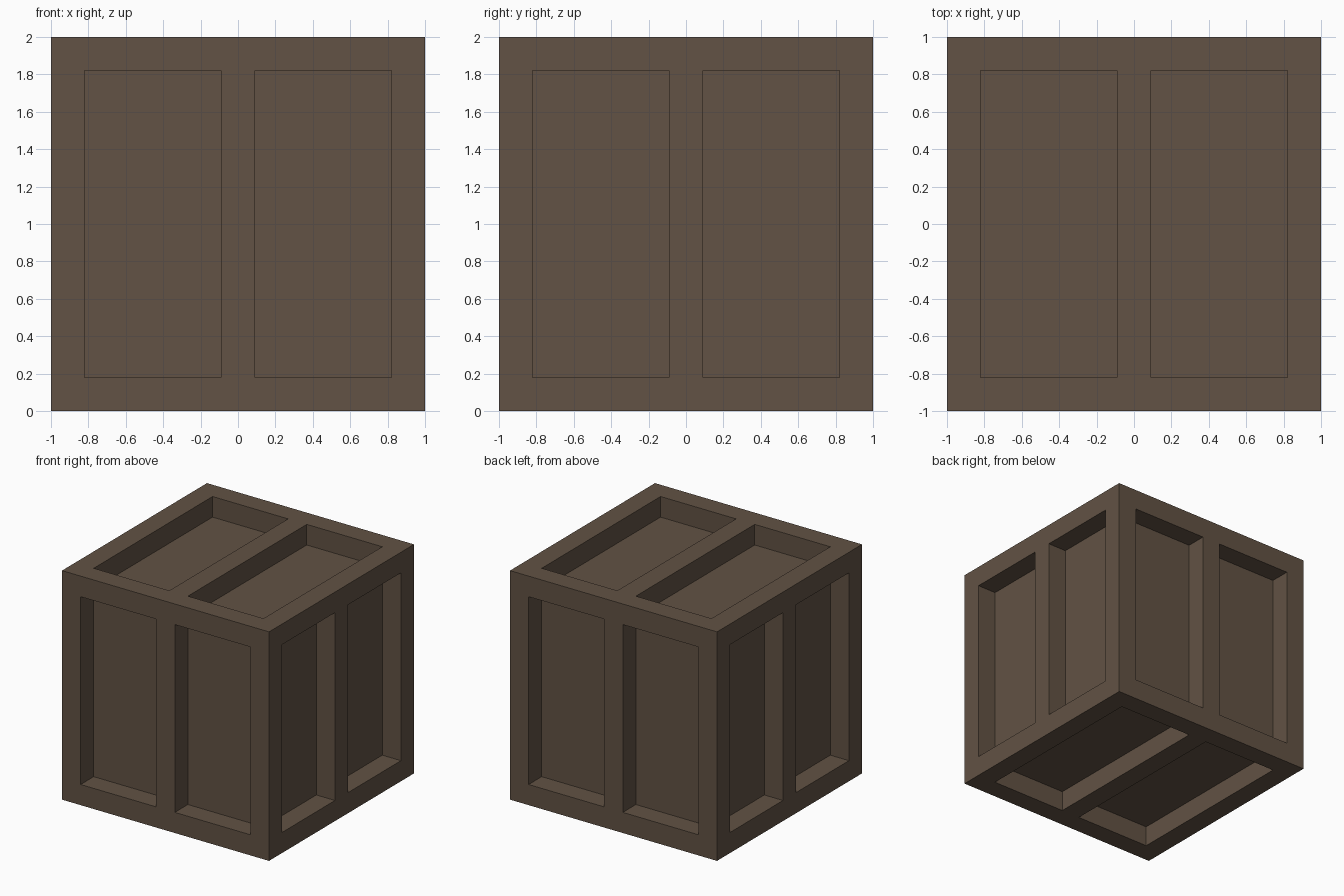
import bpy
import bmesh
from math import pi
from mathutils import Matrix, Vector

HALF = 1.0     # half the crate's width
INNER = 0.82   # inner edge of the outer frame
SLAT = 0.09    # half width of the middle slat
DEPTH = 0.18   # depth of the recessed panels

if "Cube" in bpy.data.objects:
    bpy.data.objects.remove(bpy.data.objects["Cube"], do_unlink=True)

wood = bpy.data.materials.new("dark_brown_wood")
wood.use_nodes = True
colour = (0.122, 0.085, 0.058, 1.0)
wood.diffuse_color = colour
bsdf = wood.node_tree.nodes["Principled BSDF"]
bsdf.inputs["Base Color"].default_value = colour
bsdf.inputs["Roughness"].default_value = 0.9


def add_side(bm, rotation):
    """One framed side: a square cut into a frame, a slat and two sunk panels."""
    verts = bmesh.ops.create_grid(bm, x_segments=1, y_segments=1, size=HALF)["verts"]
    faces = list({f for v in verts for f in v.link_faces})

    # Cut lines for the frame and the middle slat
    cuts = [(Vector((1, 0, 0)), p) for p in (-INNER, -SLAT, SLAT, INNER)]
    cuts += [(Vector((0, 1, 0)), p) for p in (-INNER, INNER)]
    for axis, pos in cuts:
        geom = faces + list({e for f in faces for e in f.edges})
        geom += list({v for f in faces for v in f.verts})
        cut = bmesh.ops.bisect_plane(bm, geom=geom, plane_co=axis * pos, plane_no=axis)
        faces = [g for g in cut["geom"] if isinstance(g, bmesh.types.BMFace)]

    # Sink the two long panels between frame and slat
    def is_panel(face):
        c = face.calc_center_median()
        return SLAT < abs(c.x) < INNER and abs(c.y) < INNER

    panels = [f for f in faces if is_panel(f)]
    sunk = bmesh.ops.extrude_discrete_faces(bm, faces=panels)["faces"]
    bmesh.ops.translate(bm, verts=list({v for f in sunk for v in f.verts}),
                        vec=(0, 0, -DEPTH))

    # Move the finished side to its place on the crate
    place = rotation @ Matrix.Translation((0, 0, HALF))
    bmesh.ops.transform(bm, matrix=place, verts=bm.verts)


# Top, bottom and four upright sides
upright = Matrix.Rotation(pi / 2, 4, "X")
rotations = [Matrix.Identity(4), Matrix.Rotation(pi, 4, "X")]
rotations += [Matrix.Rotation(k * pi / 2, 4, "Z") @ upright for k in range(4)]

mesh = bpy.data.meshes.new("crate")
for rotation in rotations:
    bm = bmesh.new()
    add_side(bm, rotation)
    side = bpy.data.meshes.new("crate_side")
    bm.to_mesh(side)
    bm.free()
    # Join the side to the crate
    whole = bmesh.new()
    whole.from_mesh(mesh)
    whole.from_mesh(side)
    bmesh.ops.remove_doubles(whole, verts=whole.verts, dist=0.0001)
    whole.to_mesh(mesh)
    whole.free()
    bpy.data.meshes.remove(side)

mesh.materials.append(wood)
crate = bpy.data.objects.new("crate", mesh)
crate.location.z = HALF
bpy.context.collection.objects.link(crate)
